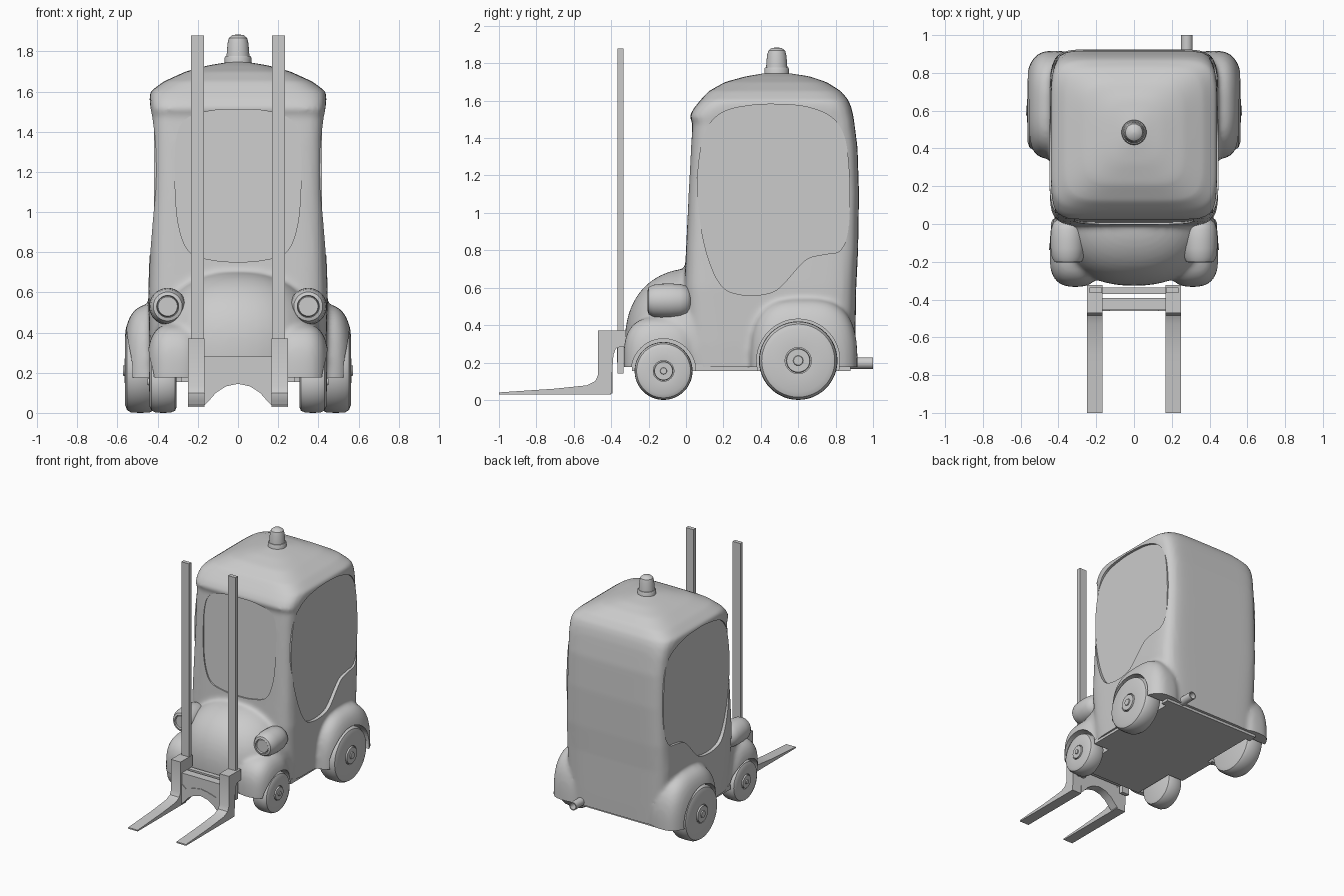
import bpy, bmesh, math
from mathutils import Vector

if "Cube" in bpy.data.objects:
    bpy.data.objects.remove(bpy.data.objects["Cube"])


def make(name, verts, faces):
    me = bpy.data.meshes.new(name)
    me.from_pydata(verts, [], faces)
    bm = bmesh.new()
    bm.from_mesh(me)
    bmesh.ops.remove_doubles(bm, verts=bm.verts, dist=1e-6)
    bmesh.ops.recalc_face_normals(bm, faces=bm.faces)
    bm.to_mesh(me)
    bm.free()
    ob = bpy.data.objects.new(name, me)
    bpy.context.collection.objects.link(ob)
    return ob


def finish(ob, angle=35, mirror=False):
    """Mirror across x, apply modifiers, shade smooth with sharp edges."""
    if mirror:
        ob.modifiers.new("mirror", 'MIRROR').use_mirror_merge = False
    deps = bpy.context.evaluated_depsgraph_get()
    me = bpy.data.meshes.new_from_object(ob.evaluated_get(deps))
    ob.modifiers.clear()
    ob.data = me
    bpy.ops.object.select_all(action='DESELECT')
    ob.select_set(True)
    bpy.context.view_layer.objects.active = ob
    bpy.ops.object.shade_smooth_by_angle(angle=math.radians(angle))
    return ob


def skin(rings):
    n = len(rings[0])
    verts = [v for r in rings for v in r]
    faces = [(i * n + j, i * n + (j + 1) % n, (i + 1) * n + (j + 1) % n, (i + 1) * n + j)
             for i in range(len(rings) - 1) for j in range(n)]
    faces += [tuple(range(n)), tuple(range((len(rings) - 1) * n, len(rings) * n))]
    return verts, faces


def prism(name, pts, axis, a, b):
    place = {'X': lambda p, t: (t, p[0], p[1]), 'Y': lambda p, t: (p[0], t, p[1])}[axis]
    return make(name, *skin([[place(p, t) for p in pts] for t in (a, b)]))


def box(name, x0, x1, y0, y1, z0, z1):
    return prism(name, [(y0, z0), (y1, z0), (y1, z1), (y0, z1)], 'X', x0, x1)


def lathe(name, prof, axis, c, n=40):
    """Revolve (radius, position) points about an axis through c."""
    rings = []
    for r, t in prof:
        r = max(r, 0.0005)
        ring = []
        for k in range(n):
            u, v = r * math.cos(2 * math.pi * k / n), r * math.sin(2 * math.pi * k / n)
            p = {'X': (t, u, v), 'Y': (u, t, v), 'Z': (u, v, t)}[axis]
            ring.append(Vector(p) + Vector(c))
        rings.append(ring)
    return make(name, *skin(rings))


def spline(pts, steps=5):
    """Closed smooth curve through the points."""
    out, n = [], len(pts)
    for i in range(n):
        a, b, c, d = (Vector(pts[(i + k) % n]) for k in (-1, 0, 1, 2))
        for s in range(steps):
            t = s / steps
            out.append(tuple(0.5 * (2 * b + (c - a) * t + (2 * a - 5 * b + 4 * c - d) * t * t
                                    + (3 * b - a - 3 * c + d) * t ** 3)))
    return out


def blob(name, c, r, e):
    """Rounded-box ellipsoid."""
    bm = bmesh.new()
    bmesh.ops.create_uvsphere(bm, u_segments=48, v_segments=32, radius=1)
    for v in bm.verts:
        k = sum(abs(q) ** e for q in v.co) ** (-1 / e)
        v.co = [c[i] + r[i] * v.co[i] * k for i in range(3)]
    me = bpy.data.meshes.new(name)
    bm.to_mesh(me)
    bm.free()
    ob = bpy.data.objects.new(name, me)
    bpy.context.collection.objects.link(ob)
    return ob


def cut(ob, cutter):
    m = ob.modifiers.new("cut", 'BOOLEAN')
    m.operation, m.solver, m.object = 'DIFFERENCE', 'EXACT', cutter
    cutter.hide_render = True
    cutter.hide_set(True)


# cab shell: height, half width, front y, back y, squareness
stations = [(.10, .43, .02, .90, 8), (.3, .44, 0, .905, 8), (.6, .447, -.01, .91, 9), (.8, .44, 0, .92, 10),
            (1.1, .43, .012, .925, 10), (1.35, .428, .025, .917, 10), (1.48, .432, .035, .90, 10),
            (1.515, .437, .018, .895, 9), (1.56, .441, .042, .885, 8), (1.6, .437, .075, .87, 7),
            (1.65, .37, .12, .83, 6), (1.7, .26, .21, .75, 4.5), (1.73, .15, .32, .66, 3), (1.75, .03, .44, .53, 2)]
rings = []
for z, hx, y0, y1, e in stations:
    ring = []
    for k in range(96):
        c, s = math.cos(math.pi * k / 48), math.sin(math.pi * k / 48)
        f = (abs(c) ** e + abs(s) ** e) ** (-1 / e)
        ring.append((hx * c * f, (y0 + y1) / 2 + (y1 - y0) / 2 * s * f, z))
    rings.append(ring)
body = make("body", *skin(rings))

# hood and wheel arches, merged into one smooth shell
parts = [blob("hood", (0, .06, .3), (.42, .387, .405), 2.3)]
for s in (-1, 1):
    parts.append(blob("front_arch", (s * .31, -.13, .22), (.142, .203, .225), 2.8))
    parts.append(blob("rear_arch", (s * .42, .63, .17), (.157, .287, .37), 3))
bpy.ops.object.select_all(action='DESELECT')
for p in parts + [body]:
    p.select_set(True)
bpy.context.view_layer.objects.active = body
bpy.ops.object.join()
m = body.modifiers.new("blend", 'REMESH')
m.mode, m.voxel_size = 'VOXEL', 0.014
m = body.modifiers.new("soften", 'SMOOTH')
m.factor, m.iterations = 0.5, 8
finish(body)

# chassis floor
chassis = box("chassis", -.42, .42, -.29, .88, .155, .19)

# underside and wheel well cuts
cut(body, box("floor_cutter", -1, 1, -1, 1.5, -.2, .175))
for s in (-1, 1):
    for name, y, z, r, x in (("front", -.12, .155, .172, .285), ("rear", .6, .21, .222, .38)):
        well = lathe(name + "_well_cutter", [(r, s * x), (r, s * .8)], 'X', (0, y, z), 64)
        cut(body, well)
        cut(chassis, well)

# side windows, set slightly into the shell
side = spline([(.06, 1.1), (.07, 1.3), (.11, 1.45), (.2, 1.54), (.35, 1.575), (.5, 1.58), (.65, 1.565), (.78, 1.51),
               (.85, 1.4), (.875, 1.2), (.875, 1.0), (.86, .87), (.82, .795), (.75, .78), (.66, .76), (.6, .71),
               (.53, .63), (.47, .58), (.38, .56), (.28, .565), (.2, .6), (.14, .7), (.09, .87)])
for s in (-1, 1):
    cut(body, prism("side_window_cutter", side, 'X', s * .417, s * .5))
finish(prism("side_windows", side, 'X', .40, .419), mirror=True)

# windscreen, leaning back with the cab front
half = [(.12, .76), (.24, .80), (.295, .93), (.313, 1.13), (.31, 1.35), (.265, 1.46), (.14, 1.503)]
screen = spline([(0, .752)] + half + [(0, 1.51)] + [(-x, z) for x, z in reversed(half)])
glass = prism("windscreen", screen, 'Y', .008, .03)
glass_cut = prism("windscreen_cutter", screen, 'Y', -.04, .01)
for ob in (glass, glass_cut):
    for v in ob.data.vertices:
        v.co.y += (v.co.z - .75) * .042
cut(body, glass_cut)
finish(glass)
finish(body)
finish(chassis)


# wheels with hub caps
def wheel(name, y, r, x0, x1, hub, cap):
    tyre = [(0, x0), (r * .8, x0), (r * .93, x0 + .008), (r * .99, x0 + .03), (r, (x0 + x1) / 2),
            (r * .99, x1 - .03), (r * .93, x1 - .01), (r * .8, x1), (hub, x1 - .004), (hub, x1 - .014),
            (hub * .92, x1 - .014), (hub * .88, x1 + .003), (cap, x1 + .003), (cap * .9, x1 + .01), (0, x1 + .01)]
    finish(lathe(name, tyre, 'X', (0, y, r), 48), mirror=True)


wheel("front_wheels", -.12, .155, .305, .44, .055, .018)
wheel("rear_wheels", .6, .21, .41, .563, .07, .027)

# headlights
lamp = [(0, -.198), (.048, -.198), (.052, -.188), (.055, -.205), (.072, -.2), (.085, -.175), (.091, -.13), (.092, -.08),
        (.089, -.03), (.078, .005), (.055, .025), (0, .033)]
finish(lathe("headlights", lamp, 'Y', (.35, 0, .53)), mirror=True)

# roof beacon
finish(lathe("beacon", [(.066, 1.72), (.066, 1.77), (.062, 1.777), (.057, 1.778), (.052, 1.84), (.045, 1.867),
                        (.028, 1.881), (0, 1.885)], 'Z', (0, .485, 0)))

# exhaust pipe, open at the end
finish(lathe("exhaust_pipe", [(.031, .85), (.031, 1.0), (.024, 1.0), (.024, .93), (0, .93)], 'Y', (.28, 0, .197), 24))

# mast rails
finish(box("mast_rails", .17, .235, -.365, -.335, .14, 1.88), mirror=True)

# forks with the hooked carriage bracket
fork = [(-1, .03), (-.4, .03), (-.395, .14), (-.388, .24), (-.375, .275), (-.35, .285), (-.322, .285), (-.322, .37),
        (-.47, .37), (-.47, .135), (-.485, .1), (-.53, .078), (-.7, .06), (-1, .04)]
finish(prism("forks", fork, 'X', .168, .25), mirror=True)

# carriage arch between the forks, and cross plates
top = [(-.17, .2), (-.13, .168), (-.06, .19), (0, .2), (.06, .19), (.13, .168), (.17, .2)]
under = [(.17, .035), (.145, .06), (.11, .1), (.06, .132), (0, .145), (-.06, .132), (-.11, .1), (-.145, .06), (-.17, .035)]
finish(prism("carriage_arch", top + under, 'Y', -.46, -.392))
finish(box("carriage_plate", -.17, .17, -.455, -.392, .165, .28))
finish(box("mast_crossbar", -.17, .17, -.37, -.335, .2, .28))
